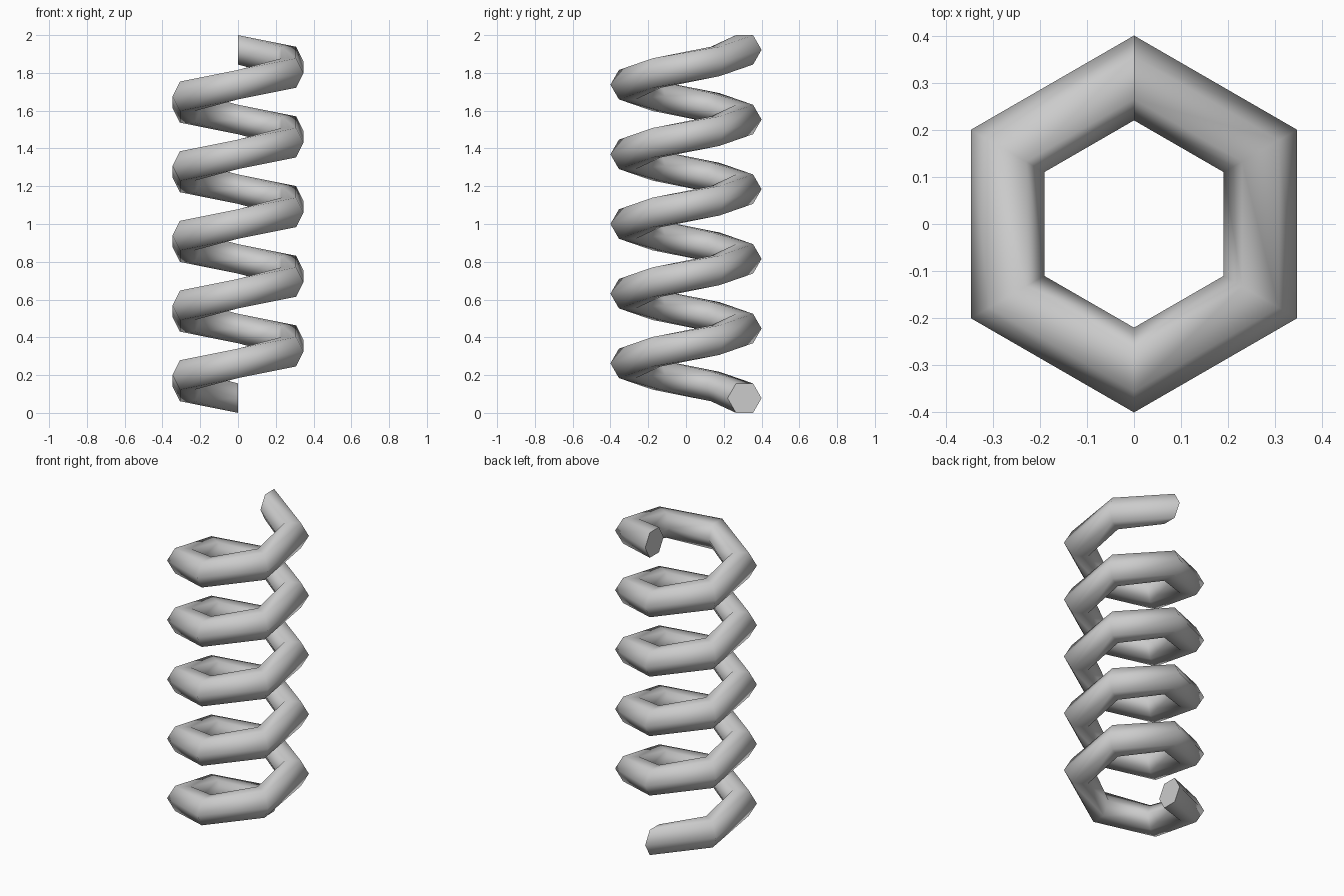
import bpy
import bmesh
from math import cos, sin, pi, radians

cube = bpy.data.objects.get("Cube")
if cube:
    bpy.data.objects.remove(cube, do_unlink=True)

# Coil dimensions
TURNS, STEPS, SIDES = 5, 6, 6
COIL_RADIUS, WIRE_RADIUS = 0.31, 0.09
HALF_HEIGHT = WIRE_RADIUS * sin(radians(60))
RISE = (2 - 2 * HALF_HEIGHT) / (TURNS * STEPS)

# Plain grey material
grey = bpy.data.materials.new("light_grey")
grey.use_nodes = True
color = (0.6, 0.6, 0.6, 1)
grey.diffuse_color = color
grey.node_tree.nodes["Principled BSDF"].inputs["Base Color"].default_value = color

bm = bmesh.new()


def wire_ring(step):
    """Upright hexagonal section of the wire at one corner of the coil."""
    turn = pi / 2 + step * 2 * pi / STEPS
    ring = []
    for i in range(SIDES):
        a = i * 2 * pi / SIDES
        r = COIL_RADIUS + WIRE_RADIUS * cos(a)
        z = HALF_HEIGHT + step * RISE + WIRE_RADIUS * sin(a)
        ring.append(bm.verts.new((r * cos(turn), r * sin(turn), z)))
    return ring


# Wire swept up the helix, smooth along its length
rings = [wire_ring(s) for s in range(TURNS * STEPS + 1)]
for low, high in zip(rings, rings[1:]):
    for i in range(SIDES):
        j = (i + 1) % SIDES
        bm.faces.new((low[i], low[j], high[j], high[i])).smooth = True

# Flat cut ends with crisp rims
for ring in (rings[0], rings[-1]):
    cap = bm.faces.new(ring)
    for edge in cap.edges:
        edge.smooth = False

bmesh.ops.recalc_face_normals(bm, faces=bm.faces[:])
mesh = bpy.data.meshes.new("spring_coil")
bm.to_mesh(mesh)
bm.free()
mesh.materials.append(grey)
spring = bpy.data.objects.new("spring_coil", mesh)
bpy.context.scene.collection.objects.link(spring)
